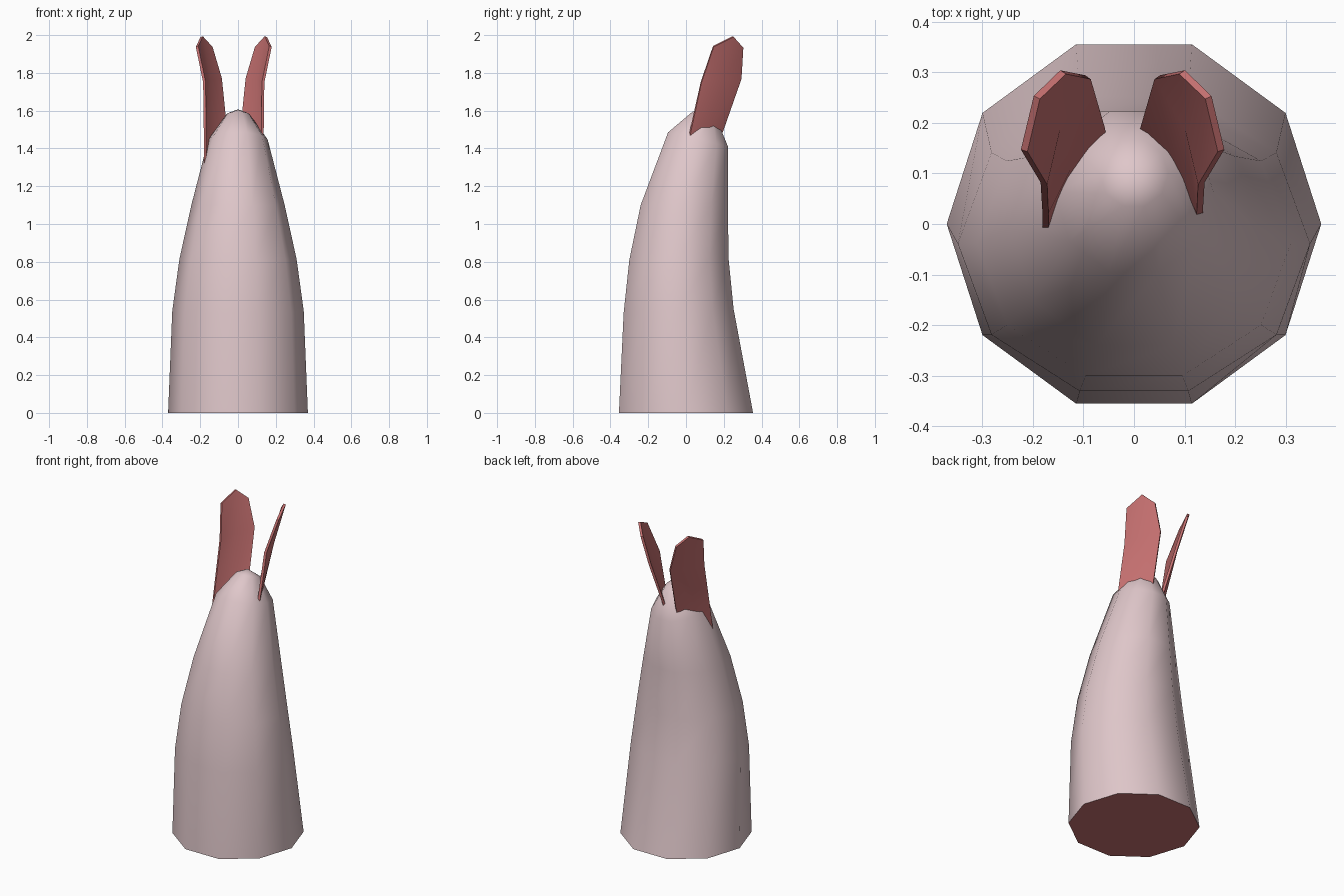
import bpy
import bmesh
import math
from mathutils import Vector

cube = bpy.data.objects.get("Cube")
if cube:
    bpy.data.objects.remove(cube, do_unlink=True)


def material(name, rgb):
    mat = bpy.data.materials.new(name)
    mat.use_nodes = True
    mat.diffuse_color = (*rgb, 1)
    mat.node_tree.nodes["Principled BSDF"].inputs["Base Color"].default_value = (*rgb, 1)
    return mat


pale_pink = material("pale pink", (0.74, 0.57, 0.59))
rose_red = material("rose red", (0.57, 0.165, 0.165))


def add_object(name, bm, mats):
    bmesh.ops.recalc_face_normals(bm, faces=bm.faces)
    mesh = bpy.data.meshes.new(name)
    bm.to_mesh(mesh)
    bm.free()
    for mat in mats:
        mesh.materials.append(mat)
    obj = bpy.data.objects.new(name, mesh)
    bpy.context.collection.objects.link(obj)
    return obj


# Body: ten-sided rings (front y, front z, back y, back z, half width), lofted upwards
SIDES = 10
RINGS = [
    (-0.355, 0.0, 0.355, 0.0, 0.37),
    (-0.33, 0.53, 0.252, 0.55, 0.348),
    (-0.30, 0.81, 0.225, 0.82, 0.31),
    (-0.24, 1.10, 0.222, 1.10, 0.247),
    (-0.095, 1.485, 0.222, 1.41, 0.157),
    (0.035, 1.595, 0.165, 1.55, 0.068),
]
bm = bmesh.new()
loops = []
for fy, fz, by, bz, half in RINGS:
    front, back = Vector((0, fy, fz)), Vector((0, by, bz))
    loop = []
    for i in range(SIDES):
        a = math.tau * i / SIDES
        t = 0.5 + 0.5 * math.sin(a) / math.cos(math.pi / SIDES)
        point = front.lerp(back, t)
        point.x = half * math.cos(a)
        loop.append(bm.verts.new(point))
    loops.append(loop)
for low, high in zip(loops, loops[1:]):
    for i in range(SIDES):
        j = (i + 1) % SIDES
        bm.faces.new((low[i], low[j], high[j], high[i]))
tip = bm.verts.new((0, 0.095, 1.607))
for i in range(SIDES):
    bm.faces.new((loops[-1][i], loops[-1][(i + 1) % SIDES], tip))
for face in bm.faces:
    face.smooth = True

# Flat underside in the darker colour
base = bm.faces.new(loops[0])
base.material_index = 1
for edge in base.edges:
    edge.smooth = False
add_object("body", bm, [pale_pink, rose_red])

# Ears: rows of front edge, middle and back edge points, closing in a pointed top
EAR = [
    ((0.13, -0.01, 1.32), (0.075, 0.06, 1.32), (0.005, 0.125, 1.32)),
    ((0.13, 0.025, 1.50), (0.085, 0.115, 1.50), (0.018, 0.195, 1.50)),
    ((0.133, 0.08, 1.75), (0.107, 0.19, 1.76), (0.046, 0.29, 1.77)),
    ((0.172, 0.145, 1.94), (0.147, 0.25, 1.992), (0.095, 0.30, 1.935)),
]


def ear(name, mirrored):
    bm = bmesh.new()
    rows = [[bm.verts.new((-0.045 - x if mirrored else x, y, z)) for x, y, z in row]
            for row in EAR]
    for low, high in zip(rows, rows[1:]):
        for i in range(2):
            bm.faces.new((low[i], low[i + 1], high[i + 1], high[i]))
    obj = add_object(name, bm, [rose_red])
    solid = obj.modifiers.new("thickness", "SOLIDIFY")
    solid.thickness = 0.014
    solid.offset = 0
    bpy.ops.object.select_all(action="DESELECT")
    obj.select_set(True)
    bpy.context.view_layer.objects.active = obj
    bpy.ops.object.modifier_apply(modifier=solid.name)
    bpy.ops.object.shade_smooth_by_angle(angle=math.radians(40))


ear("left_ear", False)
ear("right_ear", True)
